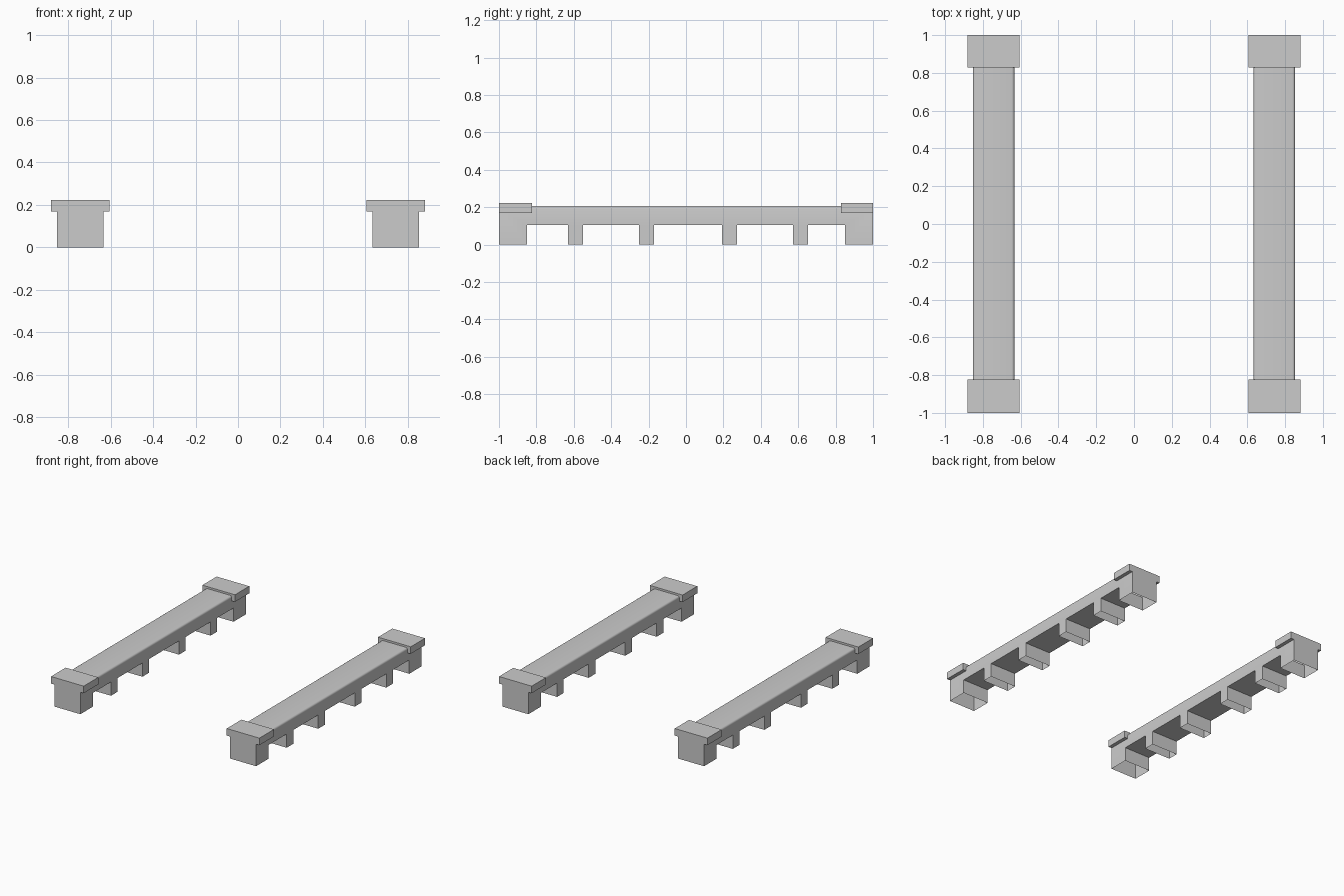
import bpy, bmesh

if "Cube" in bpy.data.objects:
    bpy.data.objects.remove(bpy.data.objects["Cube"])

CX = 0.743          # centre of each railing
HALF_W = 0.11       # half width of rail body
CAP_HALF_W = 0.138
TOP, UNDER = 0.207, 0.105


def finish(bm, name):
    bmesh.ops.recalc_face_normals(bm, faces=bm.faces)
    return_mesh = bpy.data.meshes.new(name)
    bm.to_mesh(return_mesh)
    bm.free()
    obj = bpy.data.objects.new(name, return_mesh)
    bpy.context.collection.objects.link(obj)
    # second railing on the other side
    obj.modifiers.new("Mirror", 'MIRROR').use_axis[0] = True
    return obj


# Rail body: side profile with end posts and feet, extruded across its width
feet = [(-1.0, -0.85), (-0.63, -0.55), (-0.25, -0.17),
        (0.192, 0.272), (0.573, 0.653), (0.85, 1.0)]
profile = [(-1.0, TOP)]
for i, (a, b) in enumerate(feet):
    if i > 0:
        profile.append((a, UNDER))
    profile += [(a, 0), (b, 0)]
    if i < len(feet) - 1:
        profile.append((b, UNDER))
profile.append((1.0, TOP))

bm = bmesh.new()
side = bm.faces.new([bm.verts.new((CX - HALF_W, y, z)) for y, z in profile])
new = bmesh.ops.extrude_face_region(bm, geom=[side])["geom"]
# keep the starting side so the body has both walls
if not side.is_valid or len([f for f in bm.faces if len(f.verts) > 4]) < 2:
    bm.faces.new([v for v in bm.verts if v not in new][:len(profile)])
bmesh.ops.translate(bm, vec=(2 * HALF_W, 0, 0),
                    verts=[g for g in new if isinstance(g, bmesh.types.BMVert)])
bmesh.ops.recalc_face_normals(bm, faces=bm.faces)

# Rounded long top edges
long_top = [e for e in bm.edges
            if all(v.co.z > TOP - 0.001 for v in e.verts)
            and abs(e.verts[0].co.y - e.verts[1].co.y) > 1]
bmesh.ops.bevel(bm, geom=long_top, offset=0.015, offset_type='OFFSET',
                segments=4, profile=0.5, affect='EDGES')

# Posts and feet are open underneath
bottoms = [f for f in bm.faces if all(v.co.z < 0.001 for v in f.verts)]
bmesh.ops.delete(bm, geom=bottoms, context='FACES_ONLY')
rail = finish(bm, "rail_body")
bpy.context.view_layer.objects.active = rail
rail.select_set(True)
bpy.ops.object.shade_smooth_by_angle()
rail.select_set(False)

# Flat caps over the end posts
for name, y0, y1 in (("front_cap", -1.0, -0.823), ("back_cap", 0.828, 1.0)):
    bm = bmesh.new()
    bmesh.ops.create_cube(bm, size=1)
    bmesh.ops.scale(bm, vec=(2 * CAP_HALF_W, y1 - y0, 0.054), verts=bm.verts)
    bmesh.ops.translate(bm, vec=(CX, (y0 + y1) / 2, 0.195), verts=bm.verts)
    finish(bm, name)
